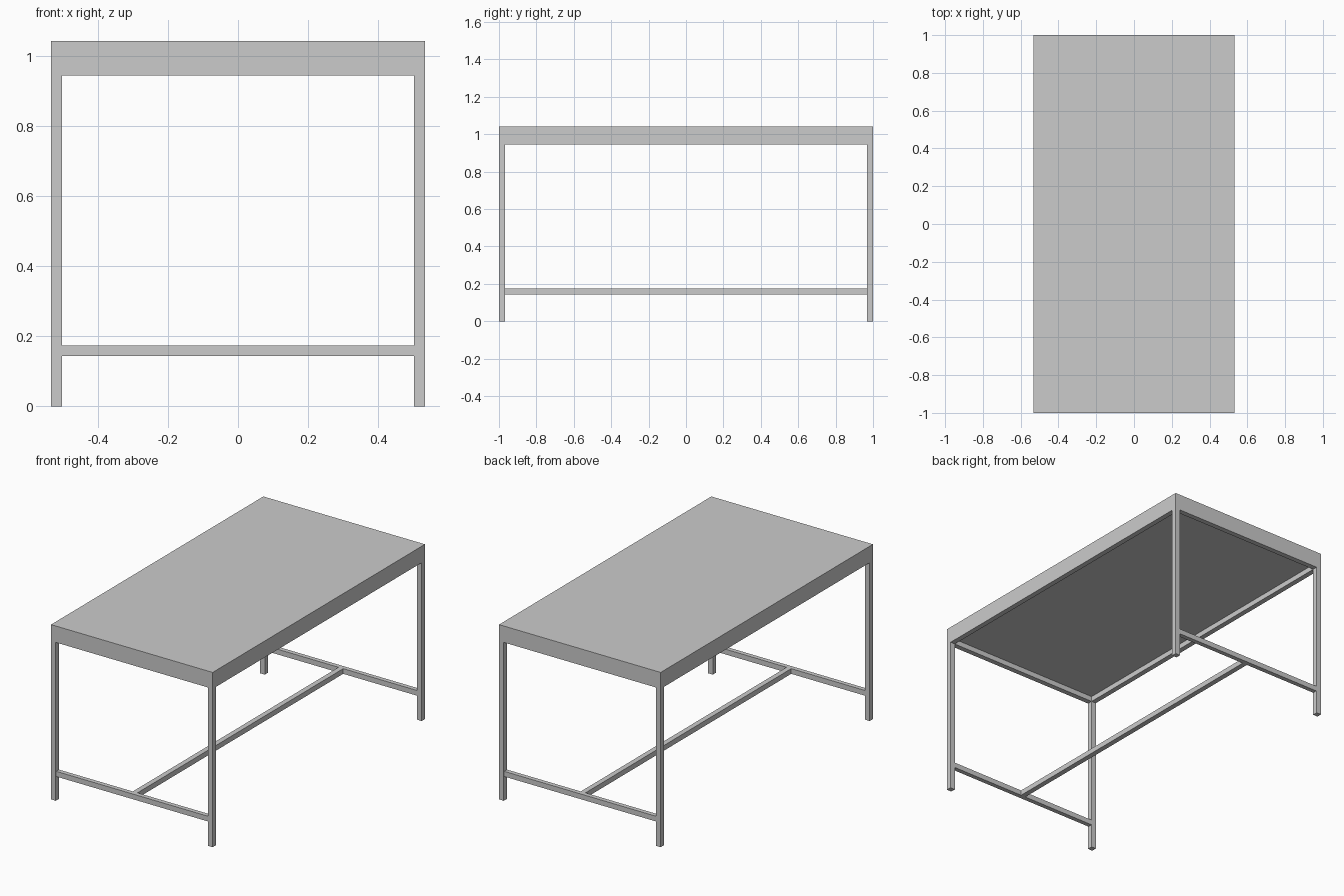
import bpy

if "Cube" in bpy.data.objects:
    bpy.data.objects.remove(bpy.data.objects["Cube"])

HX, HY = 0.533, 1.0      # half width, half length
T = 0.031                # frame tube size
Z_FRAME, Z_TOP = 0.975, 1.042
INSET = 0.004            # end stretchers sit slightly behind the leg faces


def box(name, x0, x1, y0, y1, z0, z1):
    bpy.ops.mesh.primitive_cube_add(
        size=1, location=((x0 + x1) / 2, (y0 + y1) / 2, (z0 + z1) / 2))
    ob = bpy.context.object
    ob.name = name
    ob.scale = (x1 - x0, y1 - y0, z1 - z0)
    bpy.ops.object.transform_apply(location=False, rotation=False, scale=True)
    return ob


def span(sign, outer, size):
    """Interval of given size ending at the outer limit on one side."""
    return tuple(sorted((sign * outer, sign * (outer - size))))


# Table top slab
box("table_top", -HX, HX, -HY, HY, Z_FRAME, Z_TOP)

for sy, end in ((-1, "front"), (1, "back")):
    # Corner legs
    for sx, side in ((-1, "left"), (1, "right")):
        box(f"{end}_{side}_leg", *span(sx, HX, T), *span(sy, HY, T), 0, Z_FRAME)
    # Upper end rail and low end stretcher
    box(f"{end}_rail", -HX + T, HX - T, *span(sy, HY, T), Z_FRAME - T, Z_FRAME)
    box(f"{end}_stretcher", -HX + T, HX - T,
        *span(sy, HY - INSET, T - INSET), 0.143, 0.174)

# Upper side rails
for sx, side in ((-1, "left"), (1, "right")):
    box(f"{side}_rail", *span(sx, HX, T), -HY + T, HY - T, Z_FRAME - T, Z_FRAME)

# Long central stretcher
box("centre_stretcher", -T / 2, T / 2, -HY + T, HY - T, 0.143, 0.174)
